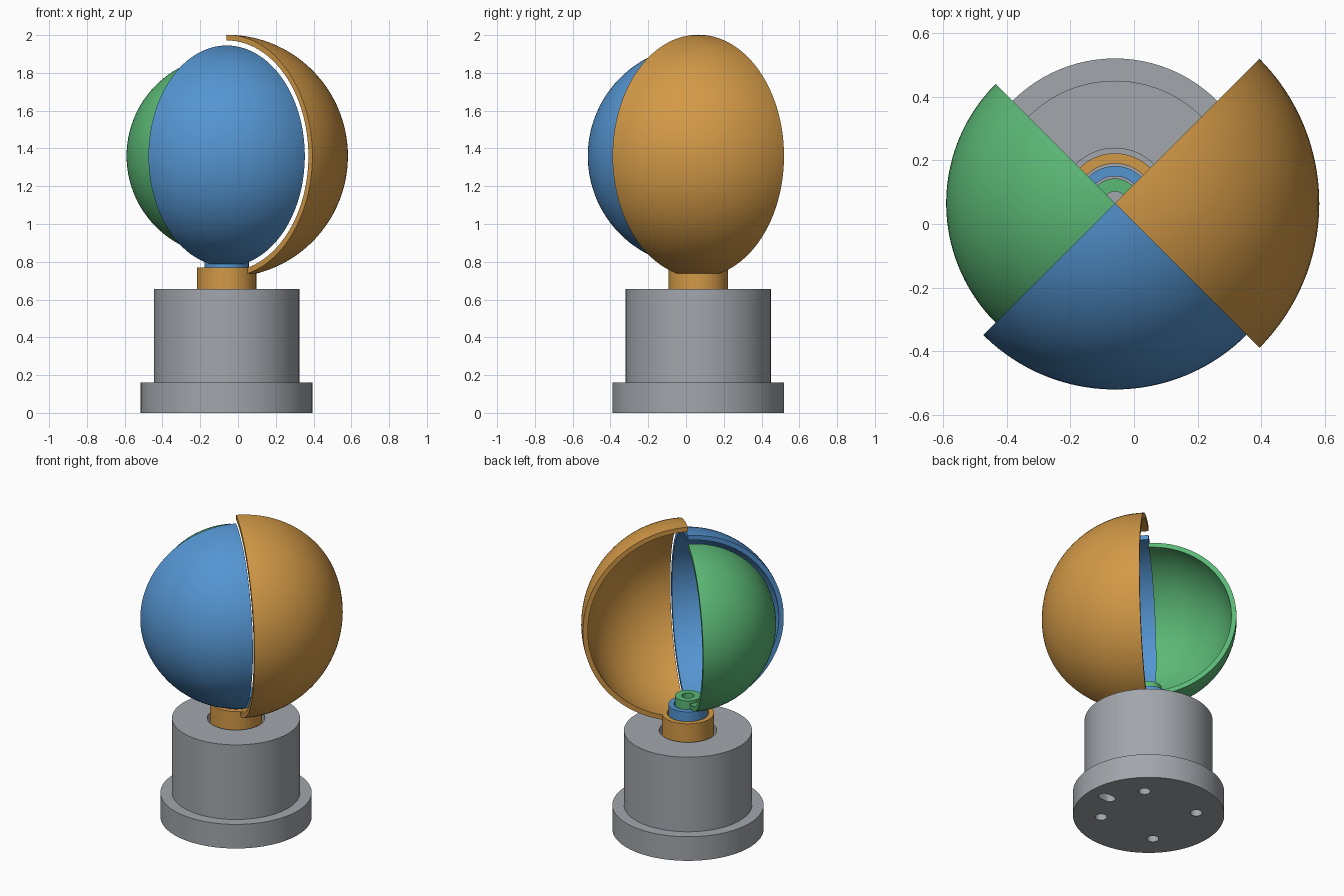
import bpy, bmesh
from math import sin, cos, pi, asin, radians
from mathutils import Vector, Matrix

cube = bpy.data.objects.get("Cube")
if cube:
    bpy.data.objects.remove(cube, do_unlink=True)

AXIS = Vector((-0.06, 0.065, 0))   # common vertical axis
CENTRE_Z = 1.36                    # centre of all shells
WALL = 0.03


def material(name, rgb):
    m = bpy.data.materials.new(name)
    m.use_nodes = True
    m.diffuse_color = (*rgb, 1)
    m.node_tree.nodes["Principled BSDF"].inputs["Base Color"].default_value = (*rgb, 1)
    return m


GREY = material("grey", (0.36, 0.38, 0.41))
ORANGE = material("orange", (0.65, 0.32, 0.063))
BLUE = material("blue", (0.09, 0.30, 0.64))
GREEN = material("green", (0.105, 0.48, 0.18))


def finish(name, bm, mat):
    mesh = bpy.data.meshes.new(name)
    bm.to_mesh(mesh)
    bm.free()
    obj = bpy.data.objects.new(name, mesh)
    obj.location = AXIS
    mesh.materials.append(mat)
    bpy.context.collection.objects.link(obj)
    return obj


def activate(obj):
    bpy.ops.object.select_all(action='DESELECT')
    obj.select_set(True)
    bpy.context.view_layer.objects.active = obj


def smooth(obj):
    activate(obj)
    bpy.ops.object.shade_smooth_by_angle(angle=radians(30))


def lathe(name, profile, mat, start=0, sweep=360, steps=96):
    """Turn a closed (radius, height) outline about the axis; cap partial sweeps."""
    bm = bmesh.new()
    full = sweep == 360
    rings = []
    for i in range(steps if full else steps + 1):
        a = radians(start + sweep * i / steps)
        rings.append([bm.verts.new((r * cos(a), r * sin(a), z)) for r, z in profile])
    n = len(profile)
    for i in range(steps):
        a, b = rings[i], rings[(i + 1) % len(rings)]
        for j in range(n):
            k = (j + 1) % n
            if profile[j][0] > 0 or profile[k][0] > 0:
                bm.faces.new((a[j], b[j], b[k], a[k]))
    if not full:
        for ring in (rings[0], rings[-1]):
            for j in range(n // 2 - 1):
                bm.faces.new((ring[j], ring[j + 1], ring[n - 2 - j], ring[n - 1 - j]))
    bmesh.ops.remove_doubles(bm, verts=bm.verts, dist=1e-5)
    bmesh.ops.recalc_face_normals(bm, faces=bm.faces)
    return finish(name, bm, mat)


def tube(name, outer, inner, bottom, top, mat):
    smooth(lathe(name, [(outer, bottom), (outer, top), (inner, top), (inner, bottom)], mat))


def shell(name, radius, foot, start, mat):
    """Quarter of a hollow sphere, running from its tube up to the pole."""
    def arc(r):
        low, count = asin(foot / r), 48
        pts = []
        for i in range(count + 1):
            t = low + (pi - low) * i / count
            pts.append((0 if i == count else r * sin(t), CENTRE_Z - r * cos(t)))
        return pts
    smooth(lathe(name, arc(radius) + arc(radius - WALL)[::-1], mat, start, 90, 40))


# Stepped base with a central bore
base = lathe("base_housing", [(0, 0), (0.455, 0), (0.455, 0.16), (0.385, 0.16),
                              (0.385, 0.655), (0.173, 0.655), (0.173, 0.3), (0, 0.3)], GREY)

# Four screw holes and one slot in the underside
bm = bmesh.new()
for angle in (45, 135, 225, 315):
    place = Matrix.Rotation(radians(angle), 4, 'Z') @ Matrix.Translation((0.287, 0, 0))
    bmesh.ops.create_cone(bm, cap_ends=True, segments=24, radius1=0.036, radius2=0.036,
                          depth=0.2, matrix=place)
slot = bmesh.ops.create_cone(bm, cap_ends=True, segments=24, radius1=0.034, radius2=0.034,
                             depth=0.2, matrix=Matrix.Translation((0.305, 0, 0)))
for v in slot["verts"]:
    if v.co.x > 0.306:
        v.co.x += 0.045
cutter = finish("hole_cutter", bm, GREY)
cutter.hide_render = True
cut = base.modifiers.new("holes", 'BOOLEAN')
cut.object = cutter
cut.operation = 'DIFFERENCE'
cut.solver = 'EXACT'
activate(base)
bpy.ops.object.modifier_apply(modifier=cut.name)
bpy.data.objects.remove(cutter, do_unlink=True)
smooth(base)

# Three nested rotating shells, each on its own tube
for size, radius, outer, inner, top, start, mat in (
        ("outer", 0.642, 0.157, 0.125, 0.77, -45, ORANGE),
        ("middle", 0.585, 0.117, 0.085, 0.83, -135, BLUE),
        ("inner", 0.53, 0.078, 0.037, 0.885, 135, GREEN)):
    tube(size + "_tube", outer, inner, 0.31, top, mat)
    shell(size + "_shell", radius, outer - 0.012, start, mat)
